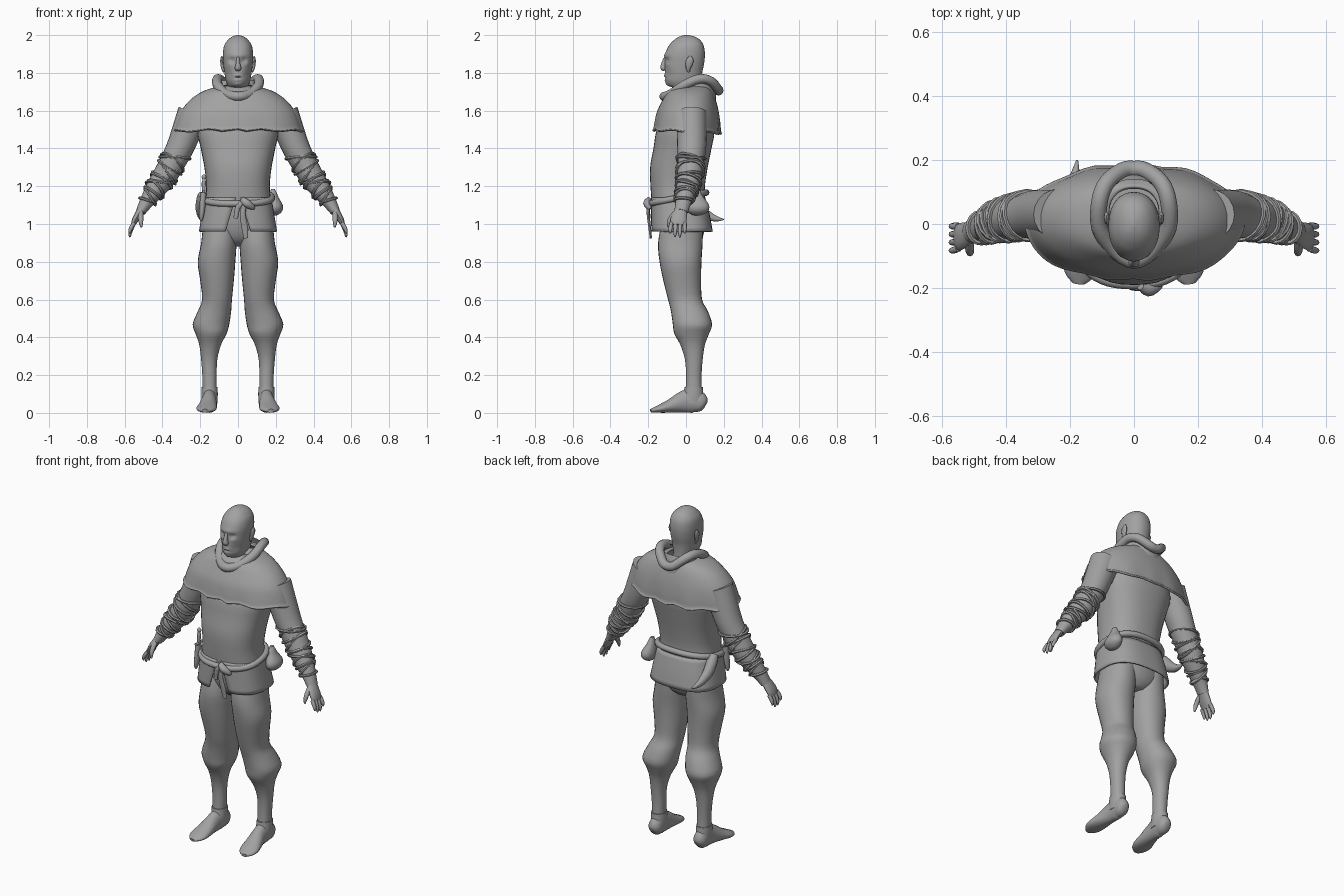
import bpy, bmesh, math
from mathutils import Vector

GREY = bpy.data.materials.new("plain grey")
GREY.diffuse_color = (0.36, 0.36, 0.36, 1)


def finish(name, bm, angle=50):
    """Turn a bmesh into a smooth shaded object resting above the floor."""
    bmesh.ops.recalc_face_normals(bm, faces=bm.faces)
    for v in bm.verts:
        v.co.z = max(v.co.z, 0)
    me = bpy.data.meshes.new(name)
    bm.to_mesh(me)
    bm.free()
    me.materials.append(GREY)
    me.shade_smooth()
    me.set_sharp_from_angle(angle=math.radians(angle))
    ob = bpy.data.objects.new(name, me)
    bpy.context.collection.objects.link(ob)
    return ob


def spline(rows, t, closed=False):
    """Catmull-Rom interpolation of number rows at parameter t."""
    n = len(rows)
    i = int(t) if closed else min(int(t), n - 2)
    f = t - i
    at = (lambda k: rows[k % n]) if closed else (lambda k: rows[max(0, min(n - 1, k))])
    return [0.5 * (2 * b + (c - a) * f + (2 * a - 5 * b + 4 * c - d) * f * f
                   + (3 * b - a - 3 * c + d) * f ** 3)
            for a, b, c, d in zip(at(i - 1), at(i), at(i + 1), at(i + 2))]


def dense(rows, sub, closed=False):
    n = len(rows) * sub if closed else (len(rows) - 1) * sub + 1
    return [spline(rows, k / sub, closed) for k in range(n)]


def skin(name, rings, closed=False, caps=True, around=True, angle=50):
    """Join rings of points into a surface."""
    bm = bmesh.new()
    vs = [[bm.verts.new(p) for p in r] for r in rings]
    n, m = len(vs), len(vs[0])
    for i in range(n if closed else n - 1):
        for j in range(m if around else m - 1):
            a, b = vs[i], vs[(i + 1) % n]
            bm.faces.new((a[j], a[(j + 1) % m], b[(j + 1) % m], b[j]))
    if caps and not closed:
        bm.faces.new(vs[0])
        bm.faces.new(vs[-1])
    return finish(name, bm, angle)


def oval(z, x0, x1, y0, y1, th, e):
    c, s = math.cos(th), math.sin(th)
    return Vector(((x0 + x1) / 2 + (x1 - x0) / 2 * math.copysign(abs(c) ** (2 / e), c),
                   (y0 + y1) / 2 + (y1 - y0) / 2 * math.copysign(abs(s) ** (2 / e), s), z))


def stack(name, rows, side=1, seg=24, sub=3, e=2, caps=True, warp=None):
    """Loft of level ovals; rows are z, x0, x1, y0, y1."""
    rings = [[oval(*r, 2 * math.pi * j / seg, e) for j in range(seg)] for r in dense(rows, sub)]
    for p in (p for r in rings for p in r):
        if warp:
            warp(p)
        p.x *= side
    return skin(name, rings, caps=caps)


def tube(name, rows, side=1, seg=12, sub=3, ref=(0, 0, 1), closed=False):
    """Loft along a path; rows are x, y, z, width, height (height lies towards ref)."""
    pts = dense(rows, sub, closed)
    n, rings = len(pts), []
    for i, p in enumerate(pts):
        a = pts[(i - 1) % n] if closed else pts[max(i - 1, 0)]
        b = pts[(i + 1) % n] if closed else pts[min(i + 1, n - 1)]
        t = (Vector(b[:3]) - Vector(a[:3])).normalized()
        u = t.cross(Vector(ref)).normalized()
        v = u.cross(t)
        ring = [Vector(p[:3]) + u * p[3] * math.cos(q) + v * p[4] * math.sin(q)
                for q in (2 * math.pi * j / seg for j in range(seg))]
        rings.append([Vector((q.x * side, q.y, q.z)) for q in ring])
    return skin(name, rings, closed=closed)


def sym(rows):
    return [(z, -a, a, y0, y1) for z, a, y0, y1 in rows]


# Head and neck, with the face shaped by soft bumps
BUMPS = [(.033, 1.866, .015, .012, .013), (0, 1.893, .045, .009, -.006), (0, 1.785, .022, .006, -.007),
         (0, 1.773, .022, .004, .005), (0, 1.762, .02, .006, -.005), (0, 1.738, .022, .014, -.008),
         (.045, 1.845, .014, .012, -.005), (.05, 1.79, .02, .025, .006)]


def face(p):
    if p.y < -.02:
        p.y += sum(d * math.exp(-((abs(p.x) - x) / sx) ** 2 - ((p.z - z) / sz) ** 2)
                   for x, z, sx, sz, d in BUMPS)


stack("head", sym([(1.6, .065, -.05, .09), (1.69, .06, -.045, .085), (1.715, .058, -.05, .084),
                   (1.732, .056, -.09, .083), (1.76, .065, -.108, .083), (1.8, .072, -.112, .086),
                   (1.85, .078, -.112, .096), (1.9, .08, -.11, .1), (1.945, .073, -.09, .093),
                   (1.975, .053, -.062, .074), (1.992, .03, -.035, .045), (2.0, .006, -.01, .014)]),
      seg=56, sub=5, e=2.2, warp=face)
tube("nose", [(0, -.1, 1.893, .007, .006), (0, -.112, 1.87, .009, .01), (0, -.12, 1.84, .013, .014),
              (0, -.12, 1.825, .018, .015), (0, -.112, 1.814, .012, .008)], ref=(0, -1, 0))
for s in (1, -1):
    tube("ear", [(.074, .015, 1.805, .006, .006), (.08, .012, 1.825, .009, .013),
                 (.085, .018, 1.855, .009, .02), (.086, .022, 1.875, .007, .016),
                 (.084, .022, 1.888, .003, .006)], s, ref=(0, 1, 0))

# Rolled collar of the hood
ring = [(0, -.115, 1.675), (.065, -.075, 1.69), (.108, -.01, 1.735), (.108, .07, 1.768),
        (.085, .13, 1.757), (.035, .168, 1.715)]
ring += [(0, .172, 1.705)] + [(-x, y, z) for x, y, z in ring[:0:-1]]
tube("hood_roll", [(*p, .026, .025) for p in ring], closed=True, sub=4)
stack("hood_neck", sym([(1.76, .1, -.0, .14), (1.72, .105, -.06, .155), (1.66, .13, -.11, .16)]), caps=False)


# Shoulder mantle with a gently waving hem
def wave(p):
    k = max(0, (1.62 - p.z) / .13)
    w = math.sin(9 * math.atan2(p.y, p.x) + .6)
    p.x *= 1 + .012 * k * w
    p.y *= 1 + .025 * k * w
    p.z -= .012 * k * (w * .5 + p.y * 4)


mantle = stack("mantle", sym([(1.735, .08, -.05, .12), (1.705, .18, -.095, .14), (1.66, .25, -.122, .157),
                              (1.6, .3, -.152, .172), (1.54, .325, -.165, .18), (1.505, .336, -.17, .182),
                              (1.492, .346, -.176, .188)]), seg=56, e=2.15, caps=False, warp=wave)
m = mantle.modifiers.new("thickness", "SOLIDIFY")
m.thickness = .012

# Tunic body
stack("tunic", sym([(1.63, .19, -.1, .12), (1.5, .215, -.155, .15), (1.4, .197, -.172, .135),
                    (1.3, .178, -.19, .115), (1.2, .168, -.188, .1), (1.12, .176, -.182, .1)]), seg=36, e=2.4)

# Tunic skirt, split open at the front
rings = []
for r in dense(sym([(1.14, .177, -.184, .102), (1.05, .192, -.186, .125), (.96, .207, -.186, .142)]), 3):
    gap = .02 + .2 * (1.14 - r[0]) / .18
    rings.append([oval(*r, -math.pi / 2 + gap + (2 * math.pi - 2 * gap) * j / 48, 2.7) for j in range(49)])
skirt = skin("tunic_skirt", rings, caps=False, around=False)
m = skirt.modifiers.new("thickness", "SOLIDIFY")
m.thickness = .01

# Hips, legs and shoes
stack("hips", sym([(1.13, .16, -.15, .09), (1.0, .18, -.14, .1), (.92, .15, -.11, .085), (.88, .06, -.06, .05)]))
LEG = [(1.0, .01, .185, -.13, .09), (.9, .008, .195, -.148, .088), (.8, .014, .213, -.14, .082),
       (.7, .022, .2, -.12, .08), (.6, .032, .19, -.095, .085), (.54, .036, .212, -.08, .115),
       (.47, .046, .24, -.07, .138), (.42, .06, .225, -.062, .122), (.36, .09, .205, -.03, .1),
       (.28, .11, .195, -.005, .088), (.18, .113, .188, 0, .082), (.08, .113, .188, -.005, .086)]
FOOT = [(.15, .104, .04, .016, .022), (.15, .088, .048, .036, .046), (.15, .04, .066, .039, .066),
        (.153, -.02, .056, .04, .056), (.16, -.08, .037, .049, .037), (.167, -.13, .024, .054, .024),
        (.171, -.165, .016, .042, .015), (.174, -.187, .011, .018, .009)]
for s in (1, -1):
    stack("leg", LEG, s, seg=28, e=2.15)
    stack("shoe_cuff", [(.137, .109, .192, -.008, .089), (.1, .107, .193, -.014, .092),
                        (.05, .109, .191, -.03, .098)], s)
    tube("shoe", FOOT, s, seg=20)

# Arms, crossed wrappings and hands
ARM = [(.235, .03, 1.59, .085, .08), (.3, .03, 1.42, .074, .078), (.345, .025, 1.33, .068, .07),
       (.39, .018, 1.25, .064, .066), (.44, .003, 1.18, .053, .056), (.485, -.014, 1.115, .037, .042),
       (.515, -.026, 1.065, .026, .036)]
for s in (1, -1):
    tube("arm", ARM, s, seg=20, sub=4, ref=(0, 1, 0))
    for i in range(11):
        t = 1.75 + i * .31
        p = spline(ARM, t)
        axis = (Vector(spline(ARM, t + .1)[:3]) - Vector(p[:3])).normalized()
        u = axis.cross(Vector((0, 1, 0))).normalized()
        v = u.cross(axis)
        tilt = (.5, -.35, .1)[i % 3]
        loop = []
        for j in range(16):
            q = math.pi * j / 8
            off = u * (p[3] + .004) * math.cos(q) + v * (p[4] + .004) * math.sin(q)
            off += axis * p[3] * tilt * math.cos(q + i)
            loop.append((*(Vector(p[:3]) + off), .008, .008))
        tube("arm_wrap", loop, s, seg=6, sub=1, ref=tuple(axis), closed=True)
    tube("palm", [(.505, -.022, 1.085, .022, .03), (.525, -.032, 1.055, .02, .038),
                  (.545, -.04, 1.02, .017, .043), (.556, -.043, .995, .011, .038)], s, ref=(0, 1, 0))
    for k, tip in enumerate((.95, .932, .93, .95)):
        y = -.077 + k * .0235
        z = 1.005
        tube("finger", [(.55, y, z, .011, .011), (.564, y * 1.06, z * .6 + tip * .4, .011, .011),
                        (.572, y * 1.08, z * .25 + tip * .75, .009, .009),
                        (.571, y * 1.08, tip, .004, .004)], s, seg=8, ref=(0, 1, 0))
    tube("thumb", [(.515, -.05, 1.065, .014, .014), (.515, -.077, 1.035, .014, .013),
                   (.514, -.09, 1.01, .012, .011), (.512, -.095, .983, .005, .005)], s, seg=8, ref=(0, 1, 0))

# Rope belt with knot and hanging ends
belt = []
for j in range(24):
    p = oval(0, -.18, .18, -.188, .107, math.pi * j / 12, 2.4)
    belt.append((p.x, p.y, 1.145 + .2 * p.y + .012 * p.x, .017, .017))
tube("belt", belt, seg=10, sub=2, closed=True)
tube("belt_knot", [(.02, -.195, 1.13, .012, .016), (.045, -.205, 1.11, .022, .022),
                   (.075, -.196, 1.09, .014, .016), (.085, -.19, 1.08, .005, .006)])
tube("belt_end", [(.035, -.2, 1.11, .013, .01), (.025, -.2, 1.05, .015, .008), (.036, -.192, .98, .017, .007),
                  (.042, -.186, .925, .012, .006)], ref=(0, 1, 0))
tube("belt_second_end", [(.03, -.2, 1.115, .012, .01), (0, -.2, 1.09, .014, .009), (-.012, -.196, 1.03, .012, .008)],
     ref=(0, 1, 0))

# Pouch on the left hip
stack("pouch", [(1.185, .175, .195, .045, .07), (1.165, .17, .205, .035, .08), (1.14, .165, .215, .025, .095),
                (1.1, .16, .237, 0, .122), (1.07, .163, .235, .005, .118), (1.05, .178, .215, .03, .09),
                (1.045, .19, .2, .05, .07)])

# Drinking horn on the right hip, point to the back
tube("horn", [(-.188, .0, 1.155, .024, .024), (-.192, .025, 1.125, .03, .032), (-.196, .07, 1.075, .028, .032),
              (-.19, .125, 1.04, .02, .023), (-.182, .17, 1.026, .011, .012), (-.178, .2, 1.024, .003, .003)])

# Dagger in its sheath
tube("dagger_sheath", [(-.183, -.115, 1.165, .016, .02), (-.188, -.117, 1.1, .016, .02),
                       (-.194, -.12, 1.04, .012, .016), (-.196, -.12, 1.015, .005, .006)], ref=(0, 1, 0))
tube("dagger_guard", [(-.181, -.145, 1.172, .008, .008), (-.181, -.085, 1.172, .008, .008)], seg=8)
tube("dagger_grip", [(-.182, -.115, 1.165, .009, .01), (-.181, -.114, 1.22, .011, .012),
                     (-.18, -.113, 1.235, .008, .008), (-.18, -.112, 1.25, .013, .013),
                     (-.18, -.112, 1.262, .004, .004)], ref=(0, 1, 0))
